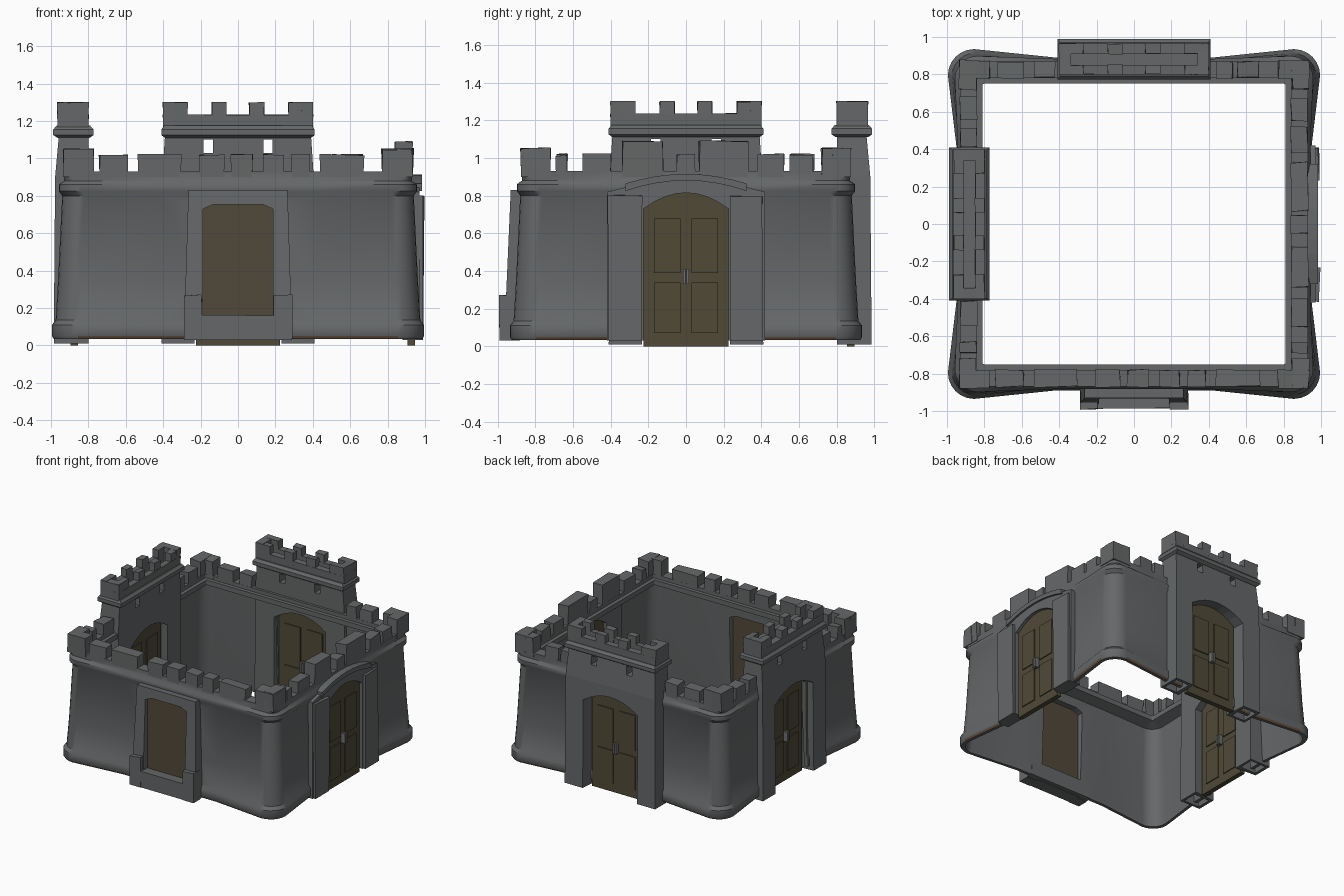
import bpy, bmesh, math, random
from mathutils import Matrix, Vector

random.seed(4)
if "Cube" in bpy.data.objects:
    bpy.data.objects.remove(bpy.data.objects["Cube"])


def material(name, rgb):
    m = bpy.data.materials.new(name)
    m.use_nodes = True
    m.diffuse_color = (*rgb, 1)
    m.node_tree.nodes["Principled BSDF"].inputs["Base Color"].default_value = (*rgb, 1)
    return m


STONE = material("grey_stone", (0.13, 0.137, 0.14))
WOOD = material("dark_wood", (0.08, 0.067, 0.037))
SHUTTER = material("brown_shutter", (0.083, 0.066, 0.042))
EARTH = material("brown_footing", (0.12, 0.075, 0.045))
IRON = material("iron", (0.16, 0.16, 0.16))

# Each side is built as if at the front (-y), then turned about z
TURN = {"front": 0, "right_side": 90, "back": 180, "left_side": -90}


def finish(name, bm, mat, side="front"):
    bmesh.ops.recalc_face_normals(bm, faces=bm.faces)
    bm.transform(Matrix.Rotation(math.radians(TURN[side]), 4, "Z"))
    me = bpy.data.meshes.new(name)
    bm.to_mesh(me)
    bm.free()
    me.materials.append(mat)
    ob = bpy.data.objects.new(name, me)
    bpy.context.collection.objects.link(ob)
    return ob


def add_box(bm, x0, x1, y0, y1, z0, z1, wobble=0):
    vs = bmesh.ops.create_cube(bm, size=1)["verts"]
    for v in vs:
        c = v.co + Vector((0.5, 0.5, 0.5))
        v.co = (x0 + c.x * (x1 - x0), y0 + c.y * (y1 - y0), z0 + c.z * (z1 - z0))
        if c.z > 0.5:
            v.co += Vector([random.uniform(-wobble, wobble) for _ in range(3)])


def boxes(name, mat, side, items, wobble=0):
    bm = bmesh.new()
    for b in items:
        add_box(bm, *b, wobble)
    return finish(name, bm, mat, side)


def loft(name, rings, mat, side="front", wrap=False):
    """Skin closed rings of points one after another."""
    bm = bmesh.new()
    rows = [[bm.verts.new(p) for p in r] for r in rings]
    n = len(rows[0])
    pairs = list(zip(rows, rows[1:])) + ([(rows[-1], rows[0])] if wrap else [])
    for a, b in pairs:
        for i in range(n):
            j = (i + 1) % n
            bm.faces.new((a[i], a[j], b[j], b[i]))
    if not wrap:
        bm.faces.new(rows[0])
        bm.faces.new(rows[-1])
    return finish(name, bm, mat, side)


def arch_line(hw, spring, apex, n=8):
    return [(hw * (1 - 2 * i / n), spring + (apex - spring) * (1 - (1 - 2 * i / n) ** 2))
            for i in range(n + 1)]


def arch(hw, spring, apex, bottom):
    return [(-hw, bottom), (hw, bottom)] + arch_line(hw, spring, apex)


def prism(name, outline, y0, y1, mat, side, flare=1.0):
    rings = [[(x * s, y, z) for x, z in outline] for y, s in ((y0, flare), (y1, 1.0))]
    return loft(name, rings, mat, side)


def cut(ob, cutters):
    for c in cutters:
        c.hide_render = True
        mod = ob.modifiers.new("opening", "BOOLEAN")
        mod.operation, mod.solver, mod.object = "DIFFERENCE", "EXACT", c
        bpy.context.view_layer.objects.active = ob
        bpy.ops.object.modifier_apply(modifier=mod.name)
        bpy.data.objects.remove(c)


def smooth(ob, degrees=35):
    bpy.ops.object.select_all(action="DESELECT")
    ob.select_set(True)
    bpy.context.view_layer.objects.active = ob
    bpy.ops.object.shade_smooth_by_angle(angle=math.radians(degrees))


def wall_ring(d, z, r, bow):
    """Rounded rectangle whose sides bow inwards between the corners."""
    hx, hy, pts = 0.94 + d, 0.88 + d, []
    for k, (sx, sy) in enumerate(((1, 1), (-1, 1), (-1, -1), (1, -1))):
        for i in range(7):
            a = math.radians(90 * k + 15 * i)
            pts.append((sx * (hx - r) + r * math.cos(a), sy * (hy - r) + r * math.sin(a), z))
        for t in (0.42, -0.42):
            pts.append((sx * t, sy * (hy - bow), z) if k % 2 == 0 else (sx * (hx - bow), sy * t, z))
    return pts


# Battered ring wall: outward offset, height, corner radius and bow
profile = [(0.045, 0.035, 0.13, 0.045), (0.055, 0.05, 0.14, 0.045), (0.055, 0.11, 0.14, 0.045),
           (0.035, 0.135, 0.13, 0.04), (0.022, 0.35, 0.13, 0.03), (0.0, 0.8, 0.12, 0.01),
           (0.018, 0.825, 0.12, 0.015), (0.018, 0.86, 0.12, 0.015), (-0.01, 0.88, 0.06, 0),
           (-0.01, 0.93, 0.02, 0), (-0.1, 0.93, 0.01, 0), (-0.1, 0.9, 0.01, 0), (-0.13, 0.9, 0.01, 0),
           (-0.13, 0.86, 0.01, 0), (-0.045, 0.83, 0.1, 0.01), (-0.01, 0.35, 0.12, 0.03),
           (0.02, 0.035, 0.12, 0.045)]
wall = loft("ring_wall", [wall_ring(*p) for p in profile], STONE, wrap=True)

WINDOW = [(-0.187, 0.16), (0.187, 0.16), (0.187, 0.73), (0.13, 0.755), (-0.13, 0.755), (-0.187, 0.73)]
DOOR = arch(0.225, 0.73, 0.815, 0.0)
OPENING = arch(0.225, 0.73, 0.815, -0.1)
cut(wall, [prism("cutter", OPENING, -1.2, -0.6, STONE, s) for s in ("right_side", "back", "left_side")]
    + [prism("cutter", WINDOW, -1.2, -0.6, STONE, "front")])
# Brown footing along the straight lower edge
wall.data.materials.append(EARTH)
for f in wall.data.polygons:
    if f.center.z < 0.05 and -0.95 < f.normal.z < -0.3 and min(abs(f.center.x), abs(f.center.y)) < 0.75:
        f.material_index = 1
smooth(wall)


def door(side, y):
    """Arched double door with raised panels and handles on both faces."""
    prism(side + "_door", DOOR, y - 0.02, y + 0.02, WOOD, side)
    plates, grips = [], []
    for s in (-1, 1):
        face = y + s * 0.02
        y0, y1 = sorted((face, face + s * 0.008))
        for m in (-1, 1):
            for z0, z1 in ((0.07, 0.34), (0.39, 0.68)):
                plates.append((*sorted((m * 0.03, m * 0.17)), y0, y1, z0, z1))
            g0, g1 = sorted((face, face + s * 0.035))
            grips.append((*sorted((m * 0.003, m * 0.017)), g0, g1, 0.33, 0.41))
    boxes(side + "_door_panels", WOOD, side, plates)
    boxes(side + "_door_handles", IRON, side, grips)


def gate_tower(side):
    # Tapering body with a flared archway, two slits and hollow jambs
    body = loft(side + "_tower", [[(-w, o, z), (w, o, z), (w, -0.8, z), (-w, -0.8, z)]
                                  for w, o, z in ((0.41, -0.985, 0.01), (0.405, -0.978, 0.9),
                                                  (0.39, -0.957, 1.13))], STONE, side)
    cutters = [prism("cutter", OPENING, -1.05, -0.7, STONE, side, 1.12)]
    for x in (-0.16, 0.16):
        cutters.append(boxes("cutter", STONE, side, [(x - 0.025, x + 0.025, -1.1, -0.6, 1.03, 1.1)]))
    for x in (-0.33, 0.33):
        cutters.append(boxes("cutter", STONE, side, [(x - 0.06, x + 0.06, -0.96, -0.82, -0.1, 0.7)]))
    cut(body, cutters)
    # Cornice
    loft(side + "_tower_cornice",
         [[(-w, -0.88 - d, z), (w, -0.88 - d, z), (w, -0.88 + d, z), (-w, -0.88 + d, z)]
          for w, d, z in ((0.39, 0.085, 1.11), (0.41, 0.108, 1.125),
                          (0.41, 0.108, 1.155), (0.395, 0.09, 1.175))], STONE, side)
    # Parapet walls and merlons
    items = [(-0.4, 0.4, -0.965, -0.91, 1.16, 1.235), (-0.4, 0.4, -0.85, -0.8, 1.16, 1.235)]
    for m in (-1, 1):
        items.append((*sorted((m * 0.34, m * 0.4)), -0.965, -0.8, 1.16, 1.3))
        for y0, y1 in ((-0.965, -0.91), (-0.85, -0.8)):
            items.append((*sorted((m * 0.27, m * 0.4)), y0, y1, 1.2, 1.3))
            items.append((*sorted((m * 0.06, m * 0.14)), y0, y1, 1.2, 1.3))
    boxes(side + "_tower_battlements", STONE, side, items, 0.003)
    door(side, -0.875)


for s in ("back", "left_side"):
    gate_tower(s)

# Right side doorway: framed panel, jambs and arched hood
frame = prism("right_side_door_frame", arch(0.42, 0.82, 0.88, 0.03), -0.97, -0.88, STONE, "right_side")
cut(frame, [prism("cutter", OPENING, -1.1, -0.7, STONE, "right_side")])
boxes("right_side_door_jambs", STONE, "right_side",
      [(-0.41, -0.235, -0.99, -0.9, 0.03, 0.8), (0.235, 0.41, -0.99, -0.9, 0.03, 0.8)], 0.008)
hood = arch_line(0.32, 0.825, 0.88) + arch_line(0.32, 0.865, 0.915)[::-1]
prism("right_side_door_hood", hood, -0.985, -0.88, STONE, "right_side")
door("right_side", -0.925)

# Front window: frame, shutter panel, piers and sill
frame = loft("window_frame", [[(-w, o, z), (w, o, z), (w, -0.85, z), (-w, -0.85, z)]
                              for w, o, z in ((0.29, -0.965, 0.035), (0.265, -0.93, 0.83))], STONE)
cut(frame, [prism("cutter", WINDOW, -1.1, -0.7, STONE, "front")])
prism("window_panel", WINDOW, -0.905, -0.875, SHUTTER, "front")
boxes("window_base", STONE, "front",
      [(-0.29, -0.19, -0.99, -0.9, 0.03, 0.27), (0.19, 0.29, -0.99, -0.9, 0.03, 0.27),
       (-0.2, 0.2, -0.985, -0.88, 0.03, 0.16)], 0.005)

# Wall merlons: outer face, then centre, width and top of each
MERLONS = {
    "front": (-0.87, [(-0.665, 0.15, 1.02), (-0.42, 0.23, 1.02), (-0.14, 0.13, 1.02), (0.02, 0.11, 1.02),
                      (0.19, 0.11, 1.02), (0.335, 0.1, 1.02), (0.555, 0.23, 1.02)]),
    "right_side": (-0.93, [(-0.66, 0.06, 1.01), (-0.475, 0.15, 1.02), (-0.23, 0.22, 1.09), (0.0, 0.1, 1.02),
                           (0.2, 0.26, 1.09), (0.45, 0.14, 1.02), (0.61, 0.12, 1.02)]),
    "back": (-0.87, [(-0.61, 0.12, 1.02), (-0.485, 0.09, 1.02), (0.48, 0.11, 1.02), (0.66, 0.14, 1.02)]),
    "left_side": (-0.93, [(-0.62, 0.12, 1.02), (-0.46, 0.1, 1.02), (0.475, 0.13, 1.02), (0.66, 0.06, 1.02)]),
}
for side, (y, row) in MERLONS.items():
    boxes(side + "_merlons", STONE, side,
          [(c - w / 2, c + w / 2, y, y + 0.09, 0.9, top) for c, w, top in row], 0.006)

# L-shaped corner merlons
for sx, nx in ((-1, "left"), (1, "right")):
    for sy, ny in ((-1, "front"), (1, "back")):
        x = [sorted((sx * a, sx * 0.935)) for a in (0.77, 0.845)]
        y = [sorted((sy * a, sy * 0.875)) for a in (0.78, 0.72)]
        boxes(f"{ny}_{nx}_corner_merlon", STONE, "front",
              [(*x[0], *y[0], 0.9, 1.05), (*x[1], *y[1], 0.9, 1.05)], 0.006)
